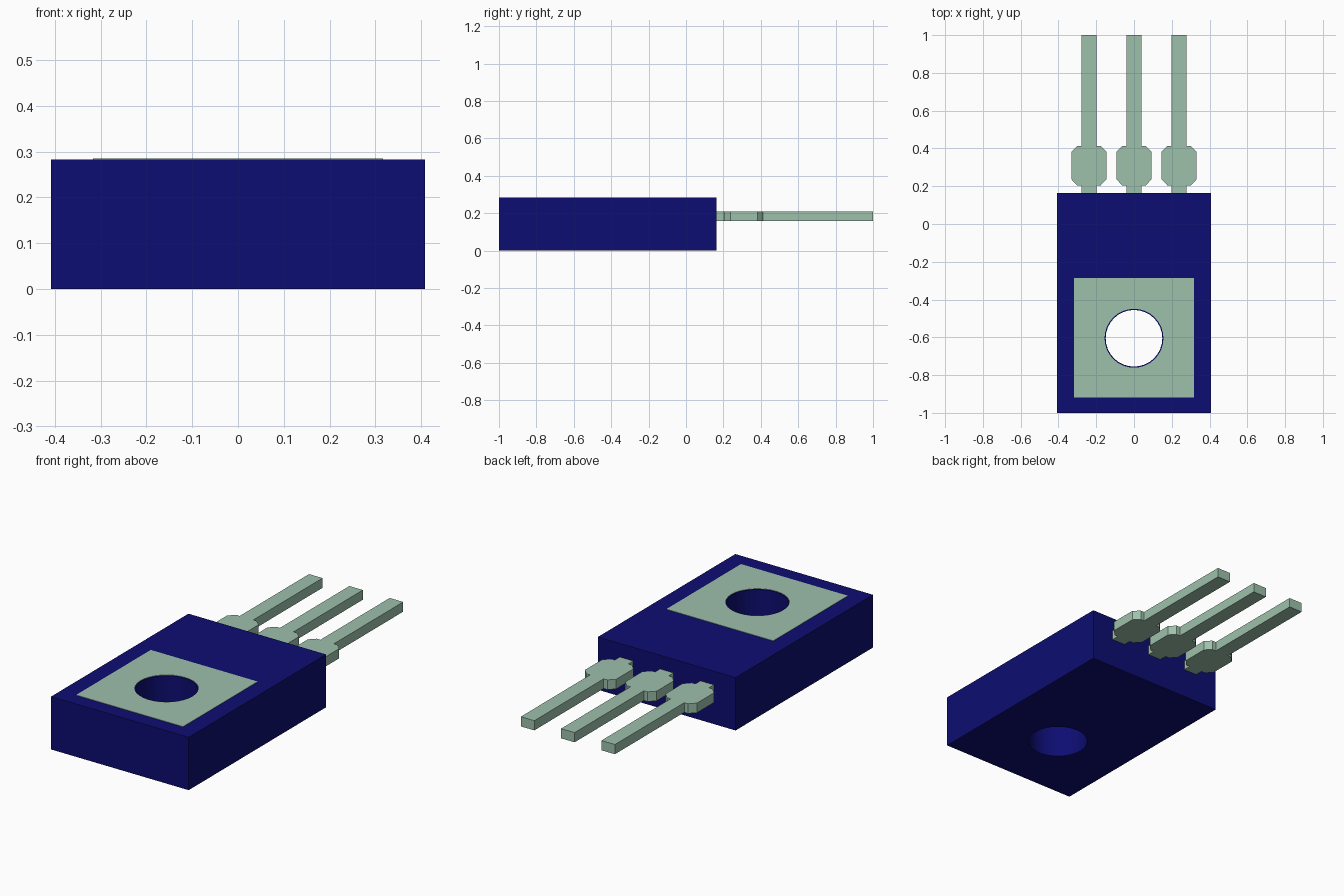
import bpy, bmesh, math

if "Cube" in bpy.data.objects:
    bpy.data.objects.remove(bpy.data.objects["Cube"])


def material(name, colour):
    mat = bpy.data.materials.new(name)
    mat.use_nodes = True
    mat.diffuse_color = colour
    mat.node_tree.nodes["Principled BSDF"].inputs["Base Color"].default_value = colour
    return mat


def rectangle(half_width, front, back):
    return [(-half_width, front), (half_width, front), (half_width, back), (-half_width, back)]


def circle(radius, y, sides=32):
    turns = [2 * math.pi * i / sides for i in range(sides)]
    return [(radius * math.cos(a), y + radius * math.sin(a)) for a in turns]


def slab(name, outlines, bottom, top, mat, x=0):
    """Fill the outlines (inner ones become holes) and raise them to a solid."""
    bm = bmesh.new()
    edges = []
    for outline in outlines:
        verts = [bm.verts.new((px, py, bottom)) for px, py in outline]
        edges += [bm.edges.new((v, verts[i - 1])) for i, v in enumerate(verts)]
    bmesh.ops.triangle_fill(bm, edges=edges, use_beauty=True, normal=(0, 0, 1))
    raised = bmesh.ops.extrude_face_region(bm, geom=bm.faces[:], use_keep_orig=True)
    moved = [g for g in raised["geom"] if isinstance(g, bmesh.types.BMVert)]
    bmesh.ops.translate(bm, verts=moved, vec=(0, 0, top - bottom))
    bmesh.ops.recalc_face_normals(bm, faces=bm.faces[:])
    mesh = bpy.data.meshes.new(name)
    bm.to_mesh(mesh)
    bm.free()
    mesh.materials.append(mat)
    obj = bpy.data.objects.new(name, mesh)
    obj.location.x = x
    bpy.context.collection.objects.link(obj)
    bpy.ops.object.select_all(action="DESELECT")
    obj.select_set(True)
    bpy.context.view_layer.objects.active = obj
    bpy.ops.object.shade_smooth_by_angle(angle=math.radians(20))
    return obj


navy = material("navy plastic", (0.004, 0.004, 0.17, 1))
green = material("pale green metal", (0.34, 0.53, 0.41, 1))

# Housing with a mounting hole through it
hole_y = -0.605
slab("housing", [rectangle(0.408, -1, 0.163), circle(0.15, hole_y)], 0, 0.283, navy)

# Thin metal plate around the hole
slab("top_plate", [rectangle(0.317, -0.918, -0.286), circle(0.156, hole_y)],
     0.282, 0.285, green)

# Three pins, each widening to a chamfered shoulder
right_edge = [(0.04, 0.15), (0.04, 0.204), (0.062, 0.204), (0.093, 0.237),
              (0.093, 0.382), (0.062, 0.413), (0.04, 0.413), (0.04, 1)]
pin_outline = right_edge + [(-x, y) for x, y in reversed(right_edge)]
for side, x in (("right", -0.239), ("middle", 0), ("left", 0.239)):
    slab(f"{side}_pin", [pin_outline], 0.158, 0.21, green, x)
